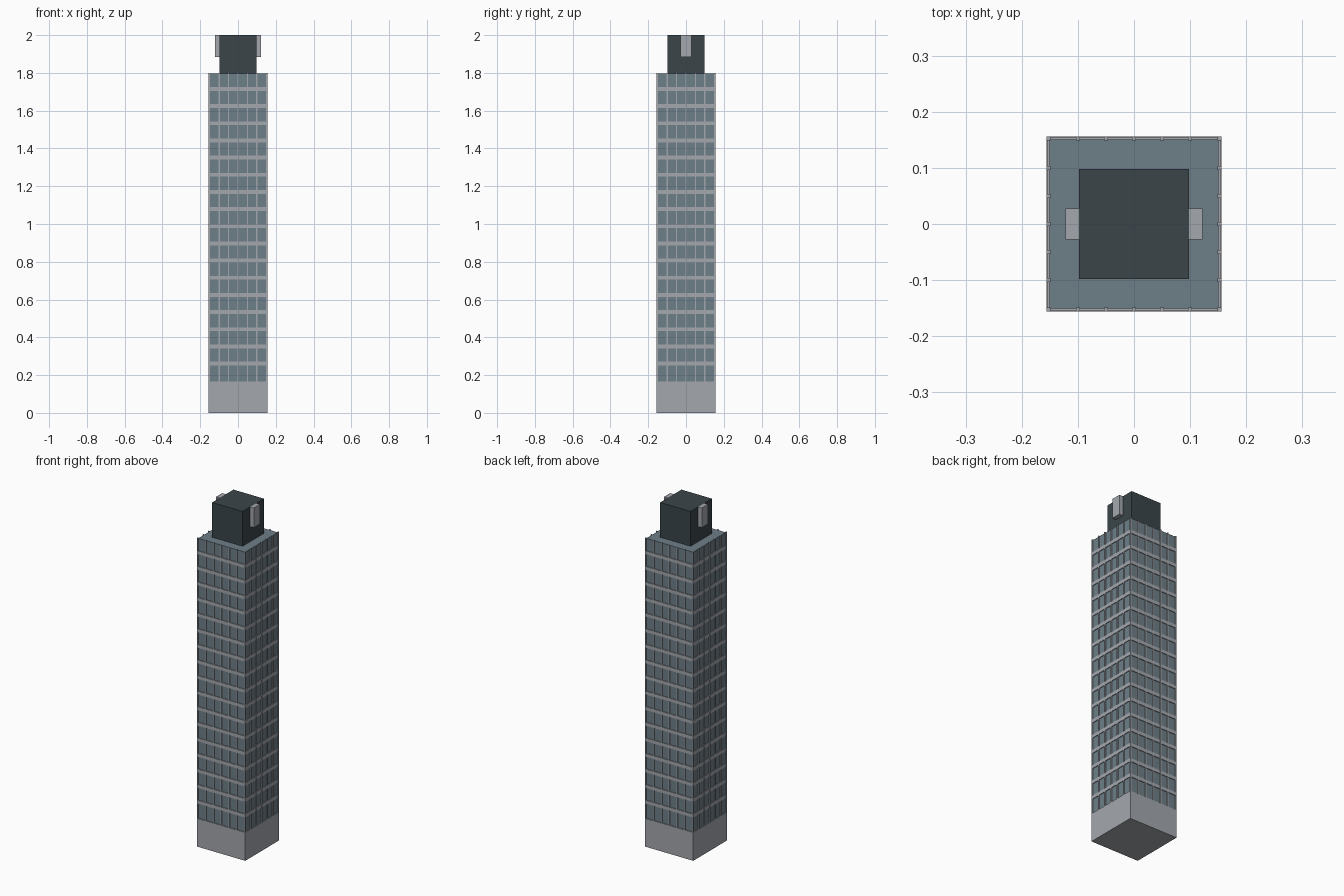
import bpy
import bmesh
from mathutils import Matrix, Vector

cube = bpy.data.objects.get("Cube")
if cube:
    bpy.data.objects.remove(cube, do_unlink=True)


def material(name, color):
    m = bpy.data.materials.new(name)
    m.use_nodes = True
    m.diffuse_color = (*color, 1)
    m.node_tree.nodes["Principled BSDF"].inputs["Base Color"].default_value = (*color, 1)
    return m


CONCRETE = material("pale concrete", (0.37, 0.39, 0.42))
GLASS = material("blue grey glass", (0.155, 0.21, 0.25))
DARK = material("dark cladding", (0.043, 0.06, 0.068))


def boxes(name, mat, spans):
    """One object made of boxes, each given by its low and high corner."""
    bm = bmesh.new()
    for low, high in spans:
        low, high = Vector(low), Vector(high)
        place = Matrix.Translation((low + high) / 2) @ Matrix.Diagonal((*(high - low), 1))
        bmesh.ops.create_cube(bm, size=1, matrix=place)
    mesh = bpy.data.meshes.new(name)
    bm.to_mesh(mesh)
    bm.free()
    mesh.materials.append(mat)
    obj = bpy.data.objects.new(name, mesh)
    bpy.context.collection.objects.link(obj)
    return obj


def block(half, bottom, top):
    return (-half, -half, bottom), (half, half, top)


OUTER, INNER = 0.156, 0.151
BASE_TOP, ROOF = 0.165, 1.797
FLOORS, PITCH = 17, 0.0909

# Plinth, glazed shaft and rooftop plant room
boxes("base", CONCRETE, [block(OUTER, 0, BASE_TOP)])
boxes("glass_tower", GLASS, [block(INNER, BASE_TOP, ROOF)])
boxes("plant_room", DARK, [block(0.098, ROOF, 2)])

# Floor bands wrapping the shaft
bands = []
for i in range(FLOORS):
    z = 0.261 + i * PITCH
    bands.append(block(OUTER - 0.001, z - 0.01, z + 0.01))
boxes("floor_bands", CONCRETE, bands)

# Vertical mullions on all four sides, with square corner posts
fins = []
w = 0.0035
for side in (-1, 1):
    near, far = sorted((side * (INNER - 0.002), side * OUTER))
    for i in range(-2, 3):
        p = i * 0.05
        fins.append(((p - w, near, BASE_TOP), (p + w, far, 1.8)))
        fins.append(((near, p - w, BASE_TOP), (far, p + w, 1.8)))
    for other in (-1, 1):
        a, b = sorted((other * (INNER - 0.002), other * OUTER))
        fins.append(((near, a, BASE_TOP), (far, b, 1.8)))
boxes("mullions", CONCRETE, fins)

# Upright panels on the two sides of the plant room
for name, side in (("left_panel", 1), ("right_panel", -1)):
    x0, x1 = sorted((side * 0.097, side * 0.122))
    boxes(name, CONCRETE, [((x0, -0.028, 1.885), (x1, 0.028, 2))])
